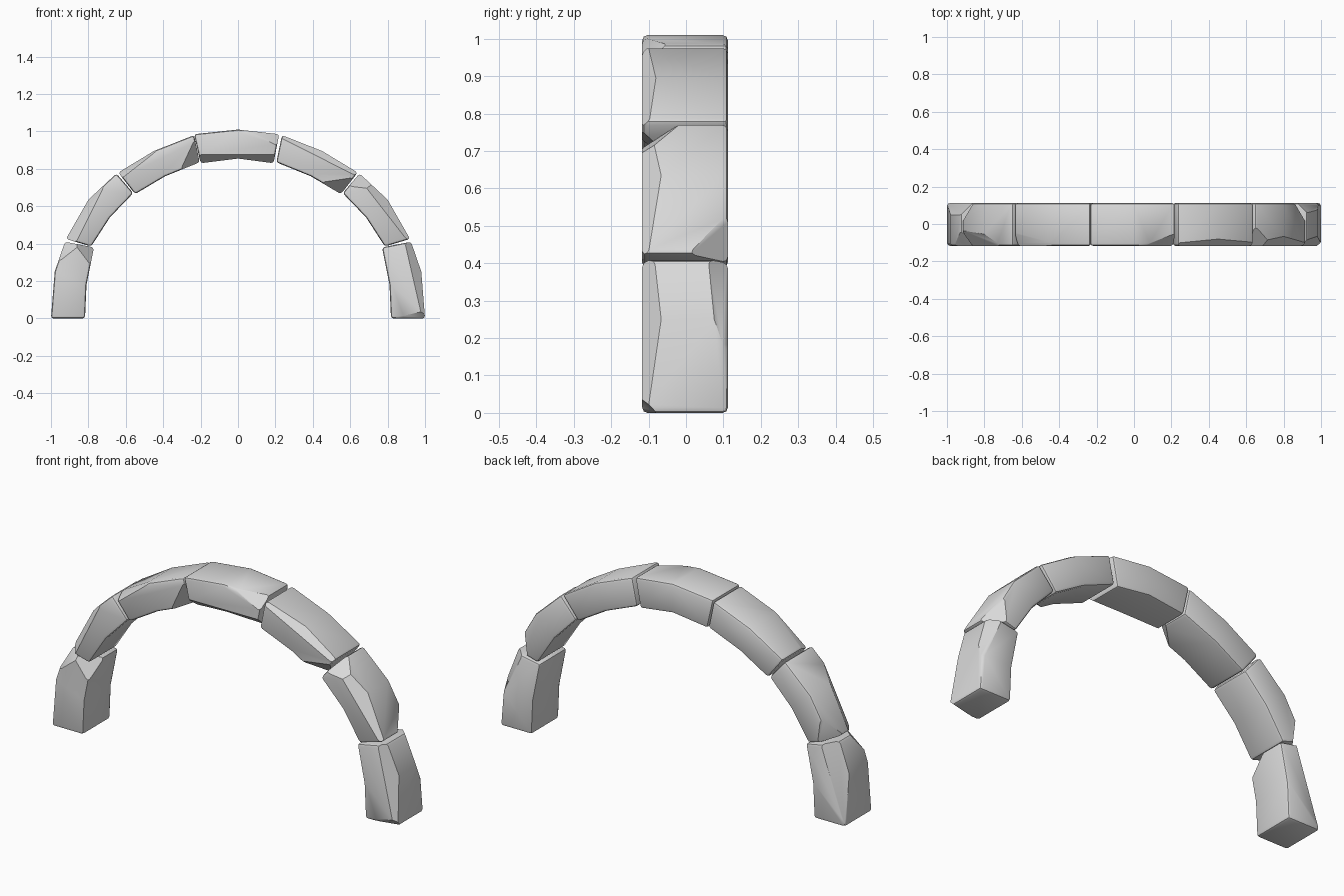
import bpy, bmesh
from mathutils import Vector

cube = bpy.data.objects.get("Cube")
if cube:
    bpy.data.objects.remove(cube, do_unlink=True)

FRONT, BACK = -0.117, 0.112

stone = bpy.data.materials.new("grey stone")
stone.use_nodes = True
colour = (0.7, 0.7, 0.7, 1)
stone.diffuse_color = colour
stone.node_tree.nodes["Principled BSDF"].inputs["Base Color"].default_value = colour

# Block outlines in x and z for the +x half: outer edge going down, inner edge going up
KEYSTONE = [(-0.235, 0.985), (0, 1.01), (0.22, 0.985), (0.19, 0.83), (0, 0.855), (-0.2, 0.83)]
SHOULDER = [(0.235, 0.98), (0.45, 0.895), (0.64, 0.78), (0.55, 0.665), (0.39, 0.76), (0.205, 0.835)]
HAUNCH = [(0.65, 0.775), (0.8, 0.635), (0.92, 0.425), (0.785, 0.385), (0.685, 0.54), (0.56, 0.67)]
BASE = [(0.925, 0.41), (0.98, 0.25), (1, 0), (0.818, 0), (0.81, 0.18), (0.77, 0.38)]


def mirrored(outline):
    return [(-x, z) for x, z in outline]


def chip(bm, normal, depth):
    """Slice off the corner lying furthest along the normal and close the cut."""
    normal = normal.normalized()
    reach = max(v.co.dot(normal) for v in bm.verts) - depth
    bmesh.ops.bisect_plane(bm, geom=bm.verts[:] + bm.edges[:] + bm.faces[:], dist=1e-5,
                           plane_co=normal * reach, plane_no=normal, clear_outer=True)
    bmesh.ops.holes_fill(bm, edges=[e for e in bm.edges if e.is_boundary], sides=0)


def block(name, outline, chips):
    """Extruded, softened block; chip directions are (outward, y, clockwise)."""
    bm = bmesh.new()
    face = bm.faces.new([bm.verts.new((x, FRONT, z)) for x, z in outline])
    grown = bmesh.ops.extrude_face_region(bm, geom=[face])["geom"]
    moved = [g for g in grown if isinstance(g, bmesh.types.BMVert)]
    bmesh.ops.translate(bm, verts=moved, vec=(0, BACK - FRONT, 0))
    bmesh.ops.recalc_face_normals(bm, faces=bm.faces)
    sharp = [e for e in bm.edges if e.calc_face_angle(0) > 0.8]
    bmesh.ops.bevel(bm, geom=sharp, offset=0.014, segments=2, profile=0.5,
                    affect='EDGES', clamp_overlap=True)
    out = Vector((sum(x for x, z in outline), 0, sum(z for x, z in outline))).normalized()
    along = Vector((out.z, 0, -out.x))
    for o, y, a, depth in chips:
        chip(bm, out * o + Vector((0, y, 0)) + along * a, depth)
    bmesh.ops.recalc_face_normals(bm, faces=bm.faces)
    mesh = bpy.data.meshes.new(name)
    bm.to_mesh(mesh)
    bm.free()
    mesh.materials.append(stone)
    obj = bpy.data.objects.new(name, mesh)
    bpy.context.collection.objects.link(obj)
    obj.select_set(True)
    bpy.context.view_layer.objects.active = obj


bpy.ops.object.select_all(action='DESELECT')

# Blocks from the -x foot over the top to the +x foot, each with its worn corners
block("right_base_block", mirrored(BASE),
      [(1, 1, 0.1, 0.04), (-1, -1, 1.2, 0.05), (1, -1, 0.8, 0.04)])
block("right_haunch_block", mirrored(HAUNCH),
      [(1, -0.7, -0.2, 0.04), (1, 1, -1, 0.05)])
block("right_shoulder_block", mirrored(SHOULDER),
      [(-1, -1, 0.8, 0.05), (1, -0.5, -0.2, 0.025)])
block("keystone", KEYSTONE,
      [(1, -1, 0.5, 0.035), (-1, -0.8, 0, 0.03)])
block("left_shoulder_block", SHOULDER,
      [(-1, -1, 0.7, 0.05), (1, -1, 0, 0.02)])
block("left_haunch_block", HAUNCH,
      [(1, -1, -1, 0.05), (1, 1, 1, 0.05), (1, -1, 0, 0.03)])
block("left_base_block", BASE,
      [(1, -1, 0, 0.03), (1, 1, -0.2, 0.03), (0, -1, 1, 0.02)])

bpy.ops.object.shade_smooth_by_angle(angle=0.6)
